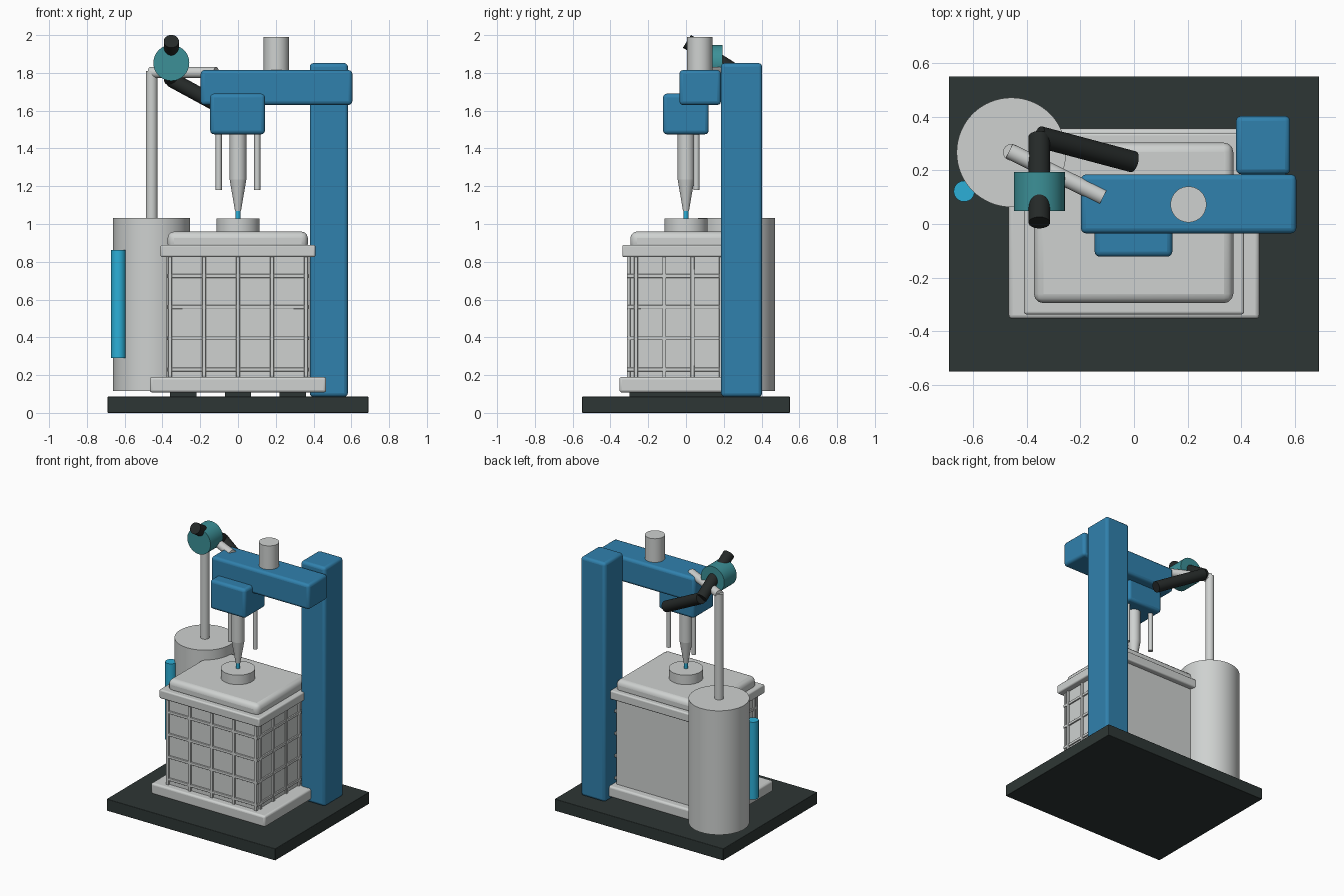
import bpy, bmesh, math
from mathutils import Vector

if "Cube" in bpy.data.objects:
    bpy.data.objects.remove(bpy.data.objects["Cube"])


def material(name, rgb):
    m = bpy.data.materials.new(name)
    m.diffuse_color = (*rgb, 1)
    m.use_nodes = True
    m.node_tree.nodes["Principled BSDF"].inputs["Base Color"].default_value = m.diffuse_color
    return m


GREY = material("light grey", (0.62, 0.64, 0.63))
BLUE = material("machine blue", (0.03, 0.22, 0.42))
CYAN = material("bright cyan", (0.025, 0.43, 0.68))
TEAL = material("teal", (0.045, 0.28, 0.31))
DARK = material("dark green grey", (0.027, 0.037, 0.035))
BLACK = material("near black", (0.018, 0.022, 0.021))


def finish(bm, name, mat, bevel=0.0, segments=3):
    bmesh.ops.recalc_face_normals(bm, faces=bm.faces)
    me = bpy.data.meshes.new(name)
    bm.to_mesh(me)
    bm.free()
    me.materials.append(mat)
    ob = bpy.data.objects.new(name, me)
    bpy.context.collection.objects.link(ob)
    if bevel:
        mod = ob.modifiers.new("rounded edges", 'BEVEL')
        mod.width, mod.segments = bevel, segments
    bpy.ops.object.select_all(action='DESELECT')
    ob.select_set(True)
    bpy.context.view_layer.objects.active = ob
    bpy.ops.object.shade_smooth_by_angle(angle=math.radians(35))
    return ob


def box(name, mat, x, y, z, bevel=0.0):
    """Box from its (min, max) ranges."""
    bm = bmesh.new()
    bmesh.ops.create_cube(bm, size=1)
    for v in bm.verts:
        v.co = [r[0] if c < 0 else r[1] for c, r in zip(v.co, (x, y, z))]
    return finish(bm, name, mat, bevel)


def rod(name, mat, a, b, r, r_end=None, sides=40):
    """Cylinder or cone from point a to point b."""
    a, b = Vector(a), Vector(b)
    bm = bmesh.new()
    bmesh.ops.create_cone(bm, cap_ends=True, segments=sides, radius1=r,
                          radius2=r if r_end is None else r_end,
                          depth=(b - a).length)
    turn = (b - a).to_track_quat('Z', 'Y')
    for v in bm.verts:
        v.co = turn @ v.co + (a + b) / 2
    return finish(bm, name, mat)


# Base plate
box("base_plate", DARK, (-0.69, 0.69), (-0.55, 0.55), (0, 0.087), 0.004)

# Container: feet, pallet, body, rim, lid and cap
for x in (-0.29, 0, 0.29):
    box("pallet_foot", DARK, (x - 0.07, x + 0.07), (-0.3, 0.3), (0.085, 0.115))
box("pallet", GREY, (-0.467, 0.467), (-0.353, 0.355), (0.108, 0.19), 0.014)
box("container_body", GREY, (-0.365, 0.365), (-0.3, 0.3), (0.18, 0.84), 0.01)
box("container_rim", GREY, (-0.41, 0.41), (-0.337, 0.34), (0.825, 0.89), 0.01)
box("container_lid", GREY, (-0.373, 0.37), (-0.295, 0.303), (0.86, 0.96), 0.035)
rod("lid_cap", GREY, (0, 0, 0.95), (0, 0, 1.03), 0.115, sides=48)

# Cage bars on the front and both sides
B = 0.01
for i in range(5):
    x = -0.36 + 0.18 * i
    box("front_cage_post", GREY, (x - B, x + B), (-0.313, -0.295), (0.18, 0.83), 0.003)
for z in (0.23, 0.395, 0.56, 0.725):
    box("front_cage_rail", GREY, (-0.375, 0.375), (-0.31, -0.295), (z - B, z + B), 0.003)
    for s in (-1, 1):
        xs = sorted((s * 0.36, s * 0.375))
        box("side_cage_rail", GREY, xs, (-0.305, 0.3), (z - B, z + B), 0.003)
for s in (-1, 1):
    for y in (-0.265, -0.115, 0.035, 0.185):
        xs = sorted((s * 0.36, s * 0.378))
        box("side_cage_post", GREY, xs, (y - B, y + B), (0.18, 0.83), 0.003)

# Column, beam and tool head
box("column", BLUE, (0.38, 0.582), (0.185, 0.403), (0.085, 1.852), 0.02)
box("beam", BLUE, (-0.198, 0.605), (-0.035, 0.185), (1.63, 1.815), 0.02)
box("tool_head", BLUE, (-0.147, 0.143), (-0.122, 0.12), (1.475, 1.69), 0.02)
rod("motor", GREY, (0.203, 0.073, 1.8), (0.203, 0.073, 1.99), 0.067)

# Filling nozzle and guide rods
rod("nozzle_barrel", GREY, (0, 0, 1.235), (0, 0, 1.49), 0.044)
rod("nozzle_taper", GREY, (0, 0, 1.07), (0, 0, 1.235), 0.016, 0.044)
rod("nozzle_tip", CYAN, (0, 0, 1.02), (0, 0, 1.075), 0.013, sides=24)
for s in (-1, 1):
    rod("guide_rod", GREY, (s * 0.102, 0.055, 1.18), (s * 0.102, 0.055, 1.49), 0.016, sides=24)

# Supply drum with level tube, post and side arm
rod("drum", GREY, (-0.457, 0.267, 0.115), (-0.457, 0.267, 1.032), 0.204, sides=64)
rod("level_tube", CYAN, (-0.633, 0.122, 0.29), (-0.633, 0.122, 0.862), 0.039)
rod("drum_post", GREY, (-0.457, 0.267, 1.02), (-0.457, 0.267, 1.81), 0.031)
rod("side_arm", GREY, (-0.465, 0.272, 1.802), (-0.115, 0.1, 1.802), 0.03)

# Valve drum and bent hose
rod("valve_drum", TEAL, (-0.353, 0.048, 1.853), (-0.353, 0.193, 1.853), 0.095, sides=48)
elbow = (-0.353, 0.325, 1.765)
rod("hose_upper", BLACK, (-0.353, 0.005, 1.967), elbow, 0.04)
rod("hose_lower", BLACK, elbow, (-0.003, 0.232, 1.575), 0.04)
